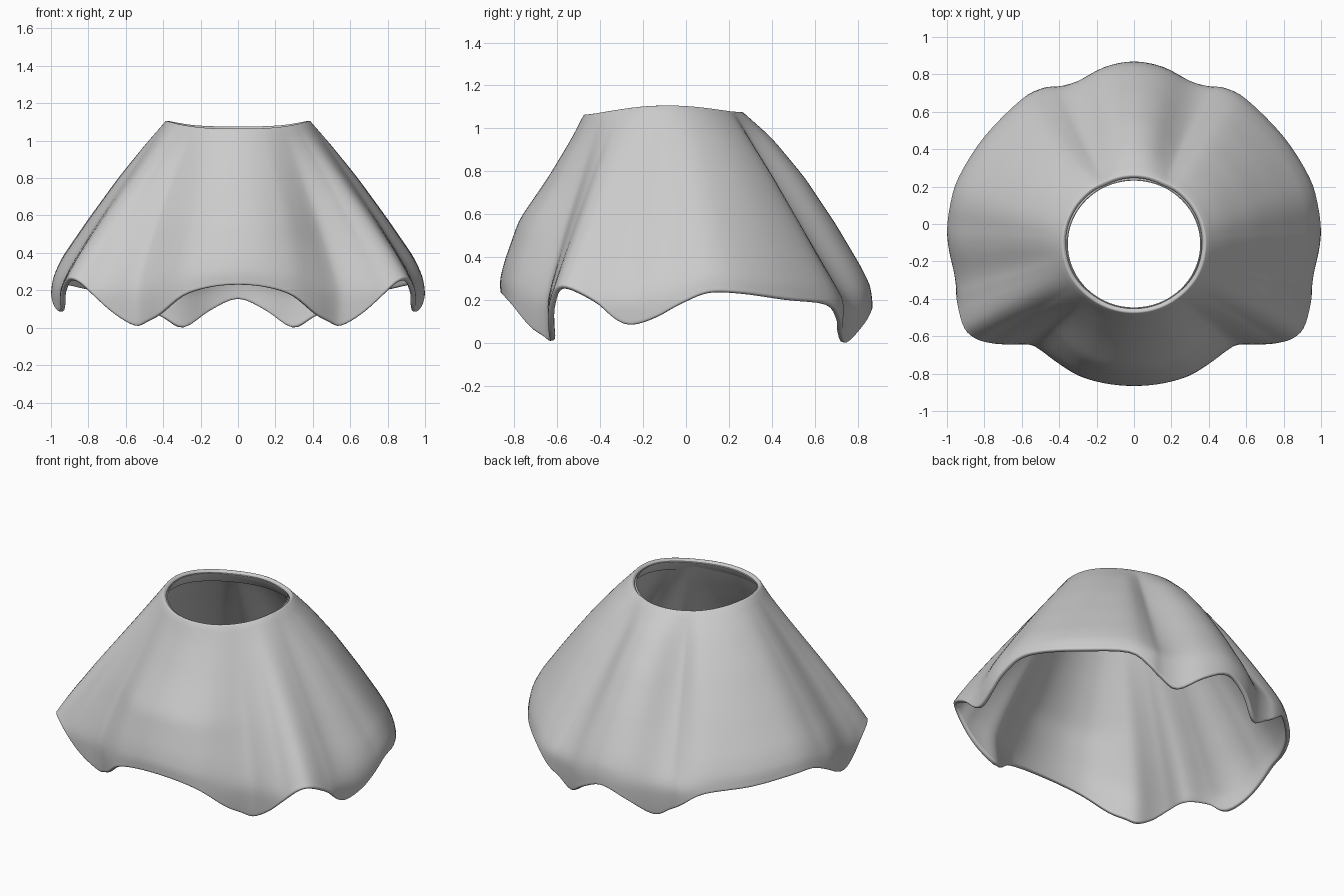
import bpy, bmesh, math
from mathutils import Vector

if "Cube" in bpy.data.objects:
    bpy.data.objects.remove(bpy.data.objects["Cube"])

# Half outline of the skirt, front to back:
# x, y at the widest height, hem height, share of the outward bulge
HALF = [(0, -.865, .23, 1), (.16, -.85, .215, 1), (.30, -.81, .17, .85), (.42, -.735, .075, .55),
        (.50, -.675, .03, .35), (.56, -.645, .01, .25), (.66, -.645, .07, .2), (.75, -.64, .15, .2),
        (.84, -.62, .24, .15), (.91, -.56, .265, .25), (.947, -.43, .20, .5), (.953, -.33, .11, .5),
        (.965, -.25, .085, .6), (.99, -.14, .12, .85), (1.0, -.03, .18, 1), (.985, .10, .235, 1),
        (.94, .25, .235, 1), (.80, .47, .205, 1), (.60, .67, .18, .7), (.48, .73, .10, .15),
        (.40, .737, .05, -.05), (.30, .765, .0, .25), (.16, .84, .09, .8), (0, .87, .155, 1)]
LOOP = [Vector(p) for p in HALF] + [Vector((-p[0], *p[1:])) for p in HALF[-2:0:-1]]

# Outward bulge of the wall from widest height (0) to neck (1): front, side, back
BULGE = [(0, 0, 0, 0), (.08, .034, .038, .038), (.18, .052, .057, .055), (.41, .074, .054, .075),
         (.65, .03, .044, .08), (.86, .006, .023, .055), (1, 0, 0, 0)]
WIDE_Z, CENTRE = .2, Vector((0, -.107))
ROWS, STEPS = 28, 4


def bulge(s, facing):
    """Bulge at height s; facing runs from -1 (front) to 1 (back)."""
    for a, b in zip(BULGE, BULGE[1:]):
        if s <= b[0]:
            f, m, k = (a[i] + (b[i] - a[i]) * (s - a[0]) / (b[0] - a[0]) for i in (1, 2, 3))
            return m + ((k - m) if facing > 0 else (f - m)) * abs(facing)
    return 0


def spline(i, t):
    """Smooth closed curve through the outline points."""
    a, b, c, d = (LOOP[(i + k) % len(LOOP)] for k in (-1, 0, 1, 2))
    return .5 * (2 * b + (c - a) * t + (2 * a - 5 * b + 4 * c - d) * t * t
                 + (3 * b - a - 3 * c + d) * t ** 3)


def neck_point(out, inset=0):
    """Neck ring position; front folds drift forwards, corner folds sideways."""
    ang = math.atan2(abs(out.x), -out.y)
    ang += .06 * math.exp(-((ang - 1.25) / .25) ** 2) - .12 * math.exp(-((ang - .75) / .3) ** 2)
    dx, dy = math.copysign(math.sin(ang), out.x), -math.cos(ang)
    if abs(out.x) < 1e-4:
        dx = 0
    z = 1.068 + .042 * abs(dx) ** 3 + .012 * max(dy, 0)
    return Vector((dx * (.382 - inset), CENTRE.y + dy * (.367 - inset), z))


def column(p):
    """Points of one vertical strip from hem to neck."""
    base = p.to_2d()
    out = (base - CENTRE).normalized()
    neck = neck_point(out)
    wide = max(WIDE_Z, p.z)
    pts = []
    for r in range(ROWS + 1):
        z = p.z + (neck.z - p.z) * (r / ROWS) ** 1.2
        s = (z - wide) / (neck.z - wide)
        if s < 0:
            xy = base - out * .25 * s * s
        else:
            xy = base.lerp(neck.to_2d(), s) + out * bulge(s, out.y) * p.w
        pts.append((xy.x, xy.y, z))
    return pts


def build(name, strips, smooth, thickness):
    """Closed ring of strips, thickened inwards."""
    bm = bmesh.new()
    cols = [[bm.verts.new(c) for c in s] for s in strips]
    for i, a in enumerate(cols):
        b = cols[(i + 1) % len(cols)]
        for r in range(len(a) - 1):
            bm.faces.new((a[r], b[r], b[r + 1], a[r + 1])).smooth = True
    for _ in range(smooth):
        bmesh.ops.smooth_vert(bm, verts=[v for c in cols for v in c[1:-1]], factor=.5,
                              use_axis_x=True, use_axis_y=True, use_axis_z=True)
    mesh = bpy.data.meshes.new(name)
    bm.to_mesh(mesh)
    bm.free()
    obj = bpy.data.objects.new(name, mesh)
    bpy.context.collection.objects.link(obj)
    mesh.materials.append(cloth)
    solid = obj.modifiers.new("thickness", 'SOLIDIFY')
    solid.thickness, solid.offset = thickness, -1
    bevel = obj.modifiers.new("soft_edge", 'BEVEL')
    bevel.width, bevel.segments, bevel.limit_method = thickness * .35, 3, 'ANGLE'
    bevel.angle_limit = math.radians(50)
    return obj


cloth = bpy.data.materials.new("light grey cloth")
cloth.diffuse_color = (.6, .6, .6, 1)
cloth.use_nodes = True
cloth.node_tree.nodes["Principled BSDF"].inputs["Base Color"].default_value = cloth.diffuse_color

# Draped skirt wall
curve = [spline(i, k / STEPS) for i in range(len(LOOP)) for k in range(STEPS)]
build("skirt", [column(p) for p in curve], 2, .028)

# Folded band lining the inside of the neck
band = []
for p in curve:
    out = (p.to_2d() - CENTRE).normalized()
    top = neck_point(out, .024)
    low = top + Vector((out.x * .045, out.y * .045, -.085))
    band.append([low, top - Vector((0, 0, .014))])
build("neck_band", band, 0, .006)
